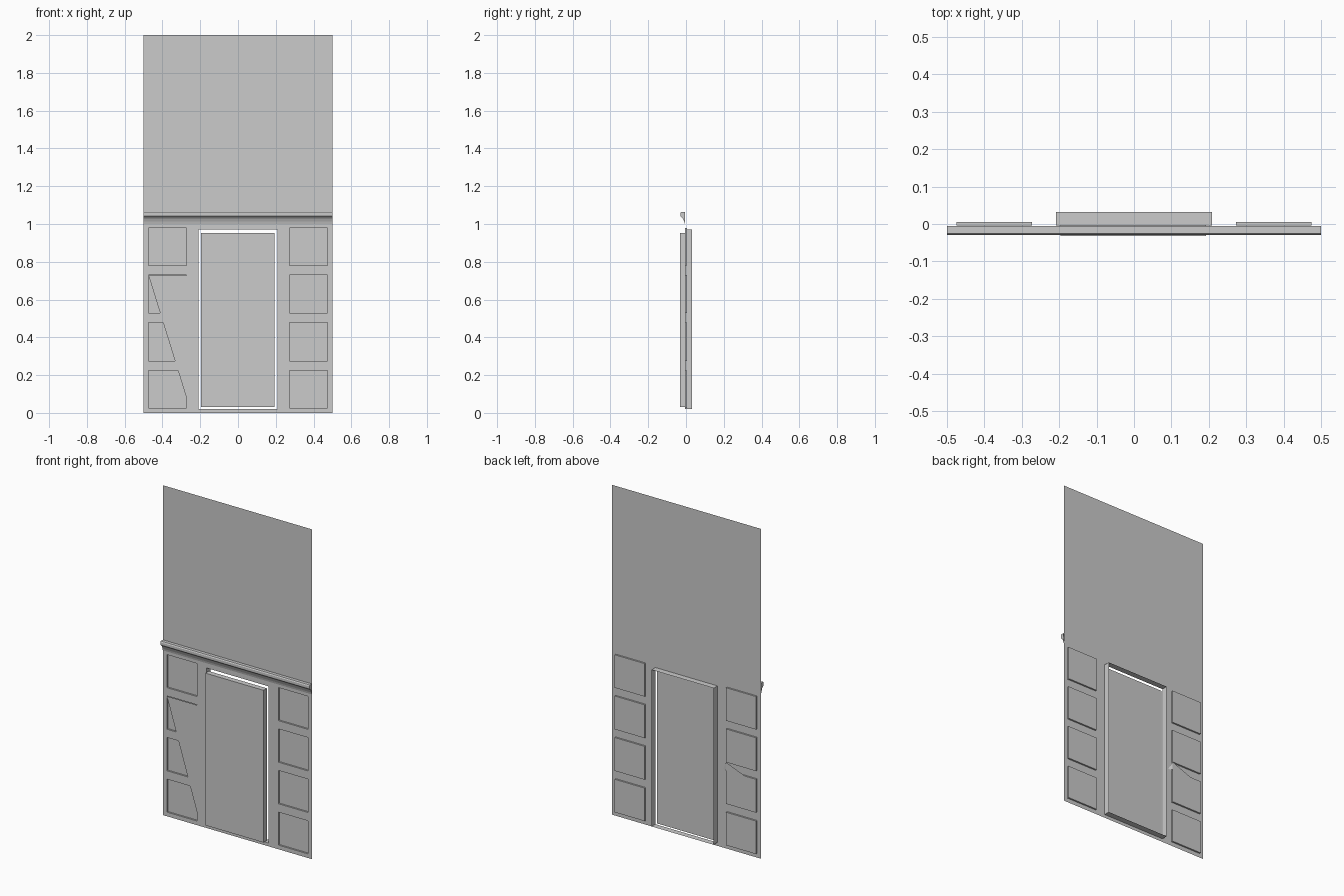
import bpy, bmesh

if "Cube" in bpy.data.objects:
    bpy.data.objects.remove(bpy.data.objects["Cube"])

WALL, BACK, FRONT, PAN = -0.004, 0.032, -0.032, 0.006
PX0, PX1 = 0.273, 0.474            # side panel x range
PZ = [(0.025, 0.225), (0.276, 0.478), (0.528, 0.73), (0.78, 0.98)]
HX, HZ = 0.208, (0.02, 0.97)       # doorway opening


def make(name, build):
    bm = bmesh.new()
    build(bm)
    bmesh.ops.remove_doubles(bm, verts=bm.verts, dist=1e-5)
    me = bpy.data.meshes.new(name)
    bm.to_mesh(me)
    bm.free()
    ob = bpy.data.objects.new(name, me)
    bpy.context.collection.objects.link(ob)
    return ob


def face(bm, pts):
    return bm.faces.new([bm.verts.new(p) for p in pts])


def rect(bm, x0, x1, z0, z1, y):
    face(bm, [(x0, y, z0), (x1, y, z0), (x1, y, z1), (x0, y, z1)])


def tube(bm, x0, x1, z0, z1, ya, yb):
    c = [(x0, z0), (x1, z0), (x1, z1), (x0, z1)]
    for i in range(4):
        (a, b), (p, q) = c[i], c[(i + 1) % 4]
        face(bm, [(a, ya, b), (a, yb, b), (p, yb, q), (p, ya, q)])


holes = [(-HX, HX, *HZ)]
for z0, z1 in PZ:
    holes += [(PX0, PX1, z0, z1), (-PX1, -PX0, z0, z1)]


# thin wall sheet with openings
def wall(bm):
    xs = sorted({-0.5, 0.5} | {h[0] for h in holes} | {h[1] for h in holes})
    zs = sorted({0, 1, 2} | {h[2] for h in holes} | {h[3] for h in holes})
    for x0, x1 in zip(xs, xs[1:]):
        for z0, z1 in zip(zs, zs[1:]):
            cx, cz = (x0 + x1) / 2, (z0 + z1) / 2
            if not any(a < cx < b and c < cz < d for a, b, c, d in holes):
                rect(bm, x0, x1, z0, z1, WALL)


make("wall_sheet", wall)


# recessed square panels
def panels(bm):
    for x0, x1, z0, z1 in holes[1:]:
        rect(bm, x0, x1, z0, z1, PAN)
        tube(bm, x0, x1, z0, z1, WALL, PAN)


make("recessed_panels", panels)


# doorway lining, open front and back
make("door_lining", lambda bm: tube(bm, -HX, HX, *HZ, WALL, BACK))


# raised door slab
def door(bm):
    x0, x1, z0, z1 = -0.196, 0.193, 0.03, 0.953
    rect(bm, x0, x1, z0, z1, FRONT)
    rect(bm, x0, x1, z0, z1, 0.0)
    tube(bm, x0, x1, z0, z1, FRONT, 0.0)


make("door_slab", door)


# diagonal cover sheet over the left panels, with its rear sliver
def cover(bm):
    y = WALL - 0.0003
    face(bm, [(-PX1, y, 0.728), (-0.248, y, 0.0), (-0.248, y, 0.728)])
    face(bm, [(-PX0, PAN, 0.528), (-0.40, PAN, 0.478), (-PX0, PAN, 0.478)])
    face(bm, [(-PX0, PAN, 0.528), (-PX0, PAN, 0.478), (-0.248, WALL, 0.478)])


make("diagonal_cover", cover)


# moulded rail across the wall
def rail(bm):
    prof = [(-0.006, 1.0), (-0.009, 1.012), (-0.017, 1.03), (-0.023, 1.036),
            (-0.03, 1.042), (-0.03, 1.058), (-0.026, 1.064), (-0.006, 1.064)]
    for (a, b), (c, d) in zip(prof, prof[1:]):
        face(bm, [(-0.5, a, b), (0.5, a, b), (0.5, c, d), (-0.5, c, d)])
    for x in (-0.5, 0.5):
        face(bm, [(x, a, b) for a, b in prof])


make("wall_rail", rail)
